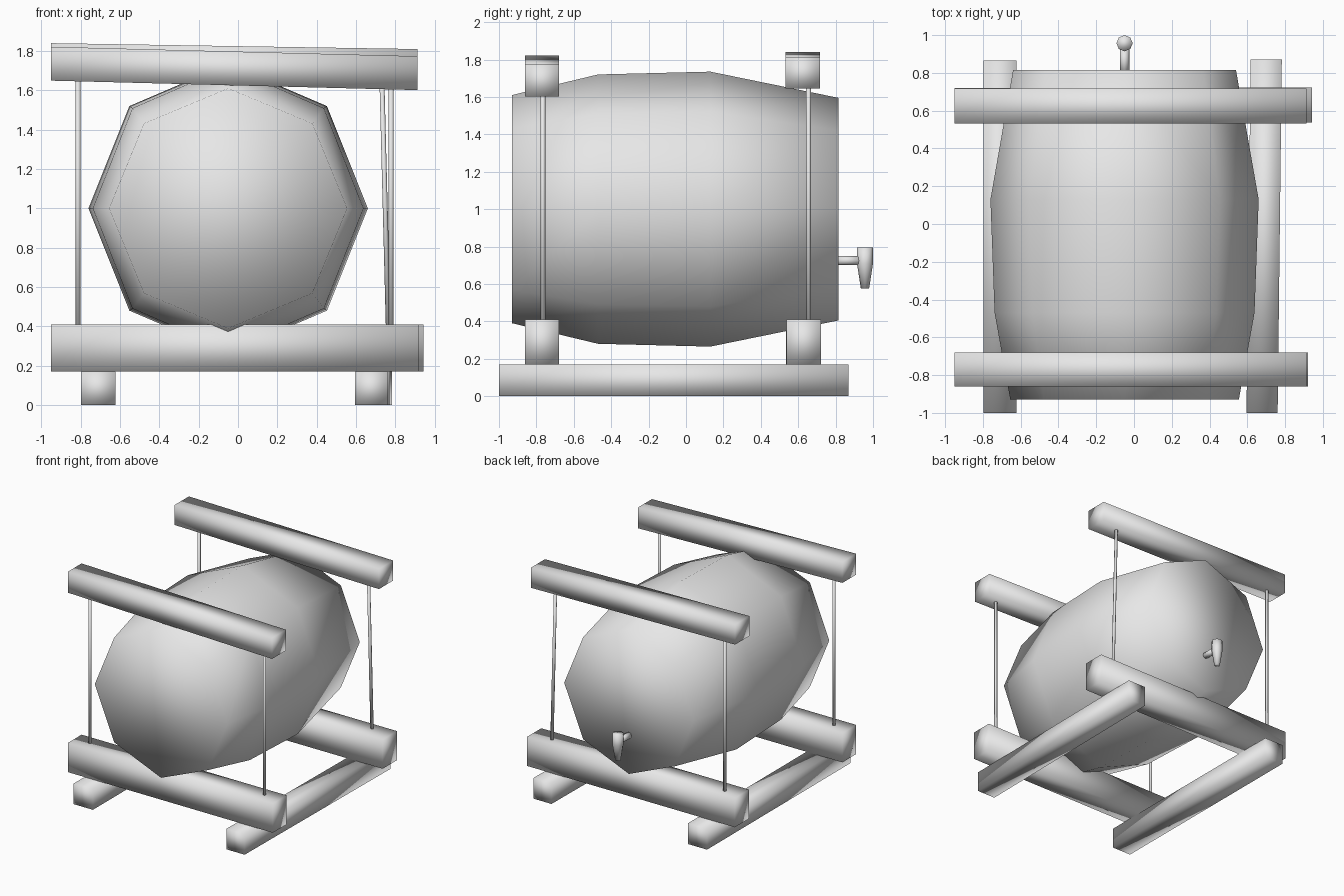
import bpy, bmesh, math
from mathutils import Vector

cube = bpy.data.objects.get("Cube")
if cube:
    bpy.data.objects.remove(cube, do_unlink=True)

grey = bpy.data.materials.new("plain grey")
grey.use_nodes = True
colour = (0.8, 0.8, 0.8, 1)
grey.diffuse_color = colour
grey.node_tree.nodes["Principled BSDF"].inputs["Base Color"].default_value = colour


def loft(name, rings):
    """Skin a closed, smooth shaded solid through rings of points."""
    bm = bmesh.new()
    rows = [[bm.verts.new(p) for p in ring] for ring in rings]
    for a, b in zip(rows, rows[1:]):
        for i in range(len(a)):
            j = (i + 1) % len(a)
            bm.faces.new((a[i], a[j], b[j], b[i]))
    bm.faces.new(rows[0])
    bm.faces.new(rows[-1])
    bmesh.ops.recalc_face_normals(bm, faces=bm.faces[:])
    mesh = bpy.data.meshes.new(name)
    bm.to_mesh(mesh)
    bm.free()
    mesh.materials.append(grey)
    mesh.shade_smooth()
    obj = bpy.data.objects.new(name, mesh)
    bpy.context.collection.objects.link(obj)
    return obj


def ring(centre, u, v, sides=8):
    """Points of an ellipse with half axes u and v."""
    c, u, v = Vector(centre), Vector(u), Vector(v)
    angles = [math.tau * i / sides for i in range(sides)]
    return [c + u * math.cos(a) + v * math.sin(a) for a in angles]


def beam(name, start, end, across, height):
    """Square timber between two end centres."""
    a, h = Vector(across) / 2, Vector((0, 0, height / 2))
    loft(name, [[Vector(p) + s * a + t * h for s, t in ((-1, -1), (1, -1), (1, 1), (-1, 1))]
                for p in (start, end)])


# Eight sided barrel lying along y
profile = [(-0.93, 0.605, 0.61), (-0.47, 0.688, 0.72), (0.13, 0.71, 0.735), (0.815, 0.59, 0.595)]
loft("barrel", [ring((-0.05, y, 1.0), (rx, 0, 0), (0, 0, rz)) for y, rx, rz in profile])

# Tap: stem and tapered spout
loft("tap_stem", [ring((-0.05, y, 0.725), (0.025, 0, 0), (0, 0, 0.025)) for y in (0.8, 0.93)])
loft("tap_spout", [ring((-0.05, 0.957, z), (r, 0, 0), (0, r, 0))
                   for z, r in ((0.575, 0.022), (0.71, 0.043), (0.795, 0.043))])

# Ground runners along y
beam("right_runner", (-0.71, -1.0, 0.085), (-0.71, 0.865, 0.085), (0.175, 0, 0), 0.17)
beam("left_runner", (0.678, -1.0, 0.085), (0.7, 0.87, 0.085), (0.165, 0, 0), 0.17)

# Lower and upper cross beams
beam("front_lower_beam", (-0.95, -0.77, 0.29), (0.92, -0.77, 0.29), (0, 0.18, 0), 0.24)
beam("back_lower_beam", (-0.95, 0.628, 0.29), (0.943, 0.63, 0.29), (0, 0.185, 0), 0.24)
beam("front_upper_beam", (-0.95, -0.77, 1.735), (0.913, -0.77, 1.687), (0, 0.18, 0), 0.172)
beam("back_upper_beam", (-0.95, 0.625, 1.757), (0.913, 0.625, 1.727), (0, 0.185, 0), 0.165)

# Thin upright rods joining the beams
for name, low_x, high_x, y in (("front_right", -0.813, -0.813, -0.765), ("front_left", 0.778, 0.778, -0.765),
                               ("back_right", -0.813, -0.813, 0.655), ("back_left", 0.765, 0.73, 0.655)):
    loft(name + "_rod", [ring((x, y, z), (0.0125, 0, 0), (0, 0.0125, 0))
                         for x, z in ((low_x, 0.35), (high_x, 1.7))])
